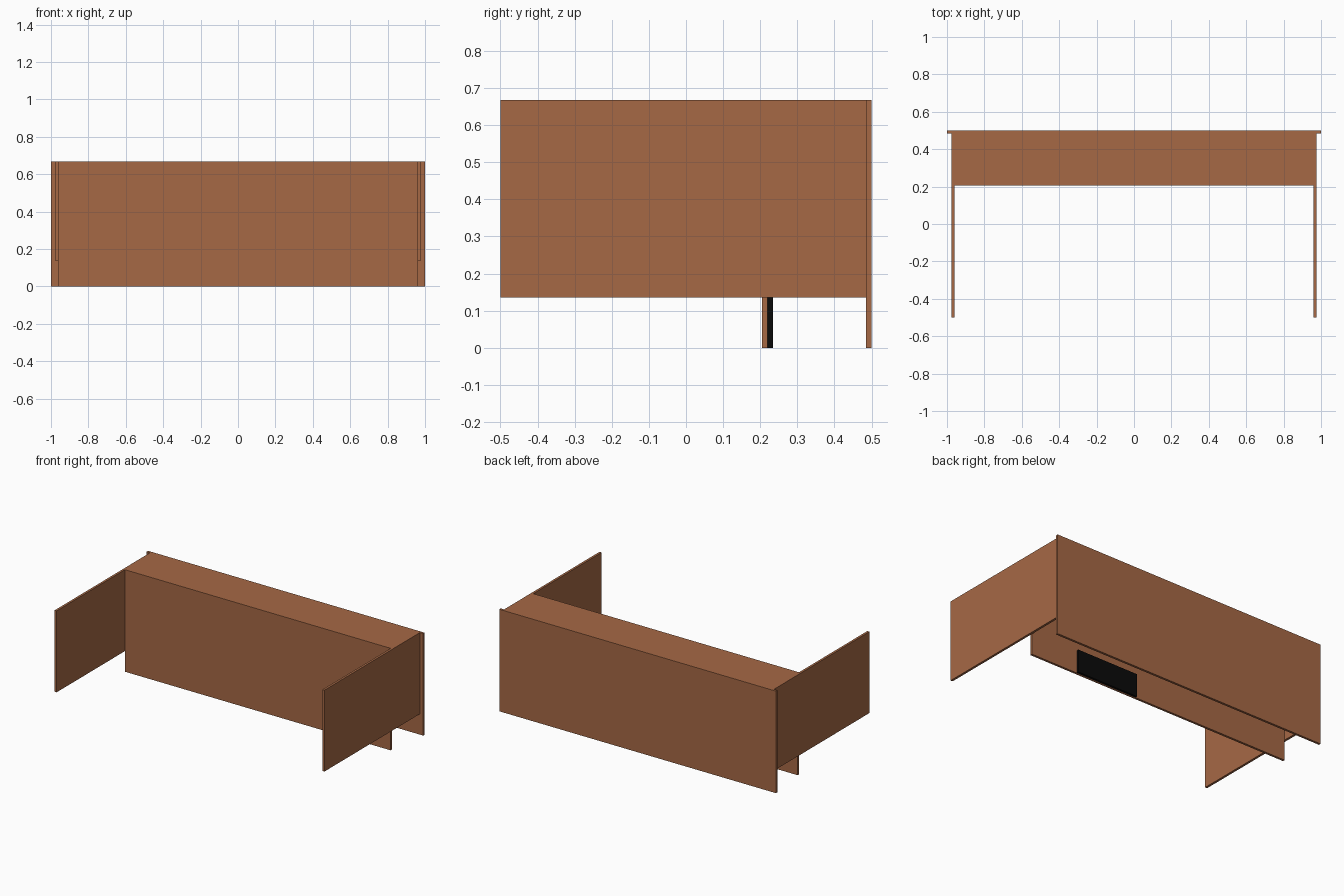
import bpy

if "Cube" in bpy.data.objects:
    bpy.data.objects.remove(bpy.data.objects["Cube"])


def material(name, color):
    m = bpy.data.materials.new(name)
    m.diffuse_color = color
    m.use_nodes = True
    m.node_tree.nodes["Principled BSDF"].inputs["Base Color"].default_value = m.diffuse_color
    return m


wood = material("wood", (0.38, 0.14, 0.06, 1))
black = material("black", (0.003, 0.003, 0.003, 1))


def board(name, x, y, z, mat):
    """Box spanning the given (min, max) ranges."""
    spans = (x, y, z)
    bpy.ops.mesh.primitive_cube_add(size=1, location=[(a + b) / 2 for a, b in spans])
    ob = bpy.context.object
    ob.name = name
    ob.scale = [b - a for a, b in spans]
    bpy.ops.object.transform_apply(location=False, rotation=False, scale=True)
    ob.data.materials.append(mat)
    return ob


TOP = 0.667   # overall height
T = 0.015     # board thickness
IN = 0.961    # inner face of the side panels

# Full-width back panel and the inner front panel
board("back_panel", (-1, 1), (0.5 - T, 0.5), (0, TOP), wood)
board("front_panel", (-IN, IN), (0.205, 0.205 + T), (0, TOP), wood)

# Top board between the two panels
board("top_board", (-IN, IN), (0.205 + T, 0.5 - T), (TOP - T, TOP), wood)

# Raised side panels
for side, s in (("left", -1), ("right", 1)):
    x = sorted((s * IN, s * (IN + T)))
    board(side + "_side_panel", x, (-0.5, 0.5 - T), (0.135, TOP), wood)

# Black plate on the rear of the front panel
board("vent_plate", (0.175, 0.62), (0.205 + T, 0.235), (0, 0.15), black)
